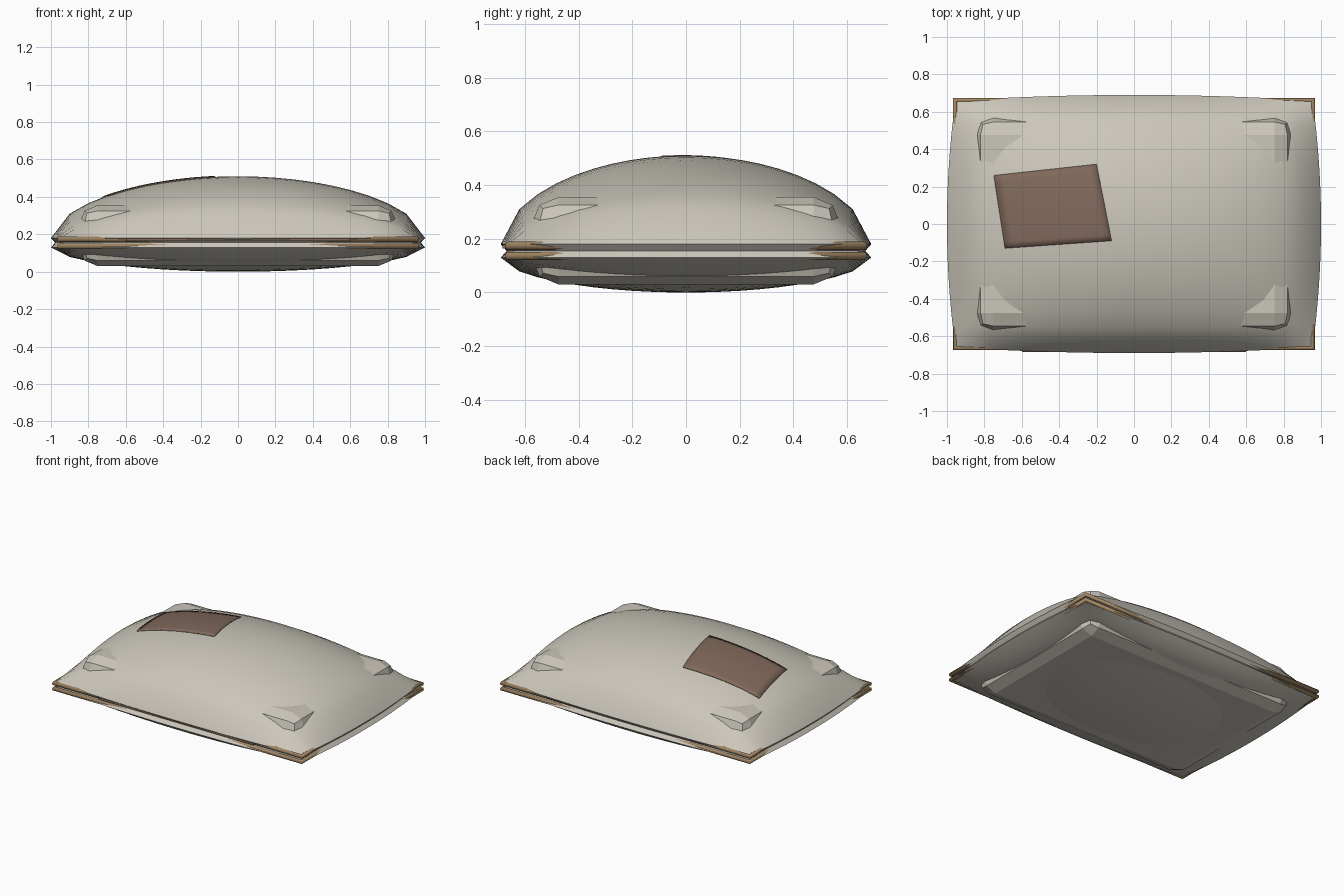
import bpy, bmesh

if "Cube" in bpy.data.objects:
    bpy.data.objects.remove(bpy.data.objects["Cube"])


def material(name, rgb):
    m = bpy.data.materials.new(name)
    m.use_nodes = True
    m.diffuse_color = (*rgb, 1)
    bsdf = m.node_tree.nodes["Principled BSDF"]
    bsdf.inputs["Base Color"].default_value = (*rgb, 1)
    bsdf.inputs["Roughness"].default_value = 0.9
    return m


LINEN = material("pale linen", (0.60, 0.57, 0.50))
TAN = material("tan piping", (0.36, 0.24, 0.125))
BROWN = material("brown patch", (0.22, 0.14, 0.105))
N = 20


def finish(name, bm, mat, angle=None):
    bmesh.ops.recalc_face_normals(bm, faces=bm.faces)
    mesh = bpy.data.meshes.new(name)
    bm.to_mesh(mesh)
    bm.free()
    mesh.materials.append(mat)
    ob = bpy.data.objects.new(name, mesh)
    bpy.context.collection.objects.link(ob)
    if angle:
        bpy.ops.object.select_all(action="DESELECT")
        ob.select_set(True)
        bpy.context.view_layer.objects.active = ob
        bpy.ops.object.shade_smooth_by_angle(angle=angle)
    return ob


def puff(u, v):
    """Pillow height from 0 at the seam to 1 in the middle."""
    return max(0.0, (1 - u * u) * (1 - v * v)) ** 0.56


def outline(u, v):
    """Rectangle with gently bowed sides."""
    return u * (1 - 0.045 * v * v), v * (0.69 - 0.03 * u * u)


def sheet(bm, point, n):
    """Add an n by n grid of quads; point takes two values in 0..1."""
    g = [[bm.verts.new(point(i / n, j / n)) for j in range(n + 1)]
         for i in range(n + 1)]
    for i in range(n):
        for j in range(n):
            bm.faces.new((g[i][j], g[i + 1][j], g[i + 1][j + 1], g[i][j + 1]))
    return g


def rim(g):
    k = range(N)
    return ([g[i][0] for i in k] + [g[N][j] for j in k]
            + [g[N - i][N] for i in k] + [g[0][N - j] for j in k])


# Cushion: upper and lower domes joined by a grooved seam
def dome(base, height):
    def point(s, t):
        u, v = 2 * s - 1, 2 * t - 1
        return (*outline(u, v), base + height * puff(u, v))
    return point


bm = bmesh.new()
upper = rim(sheet(bm, dome(0.18, 0.33), N))
lower = rim(sheet(bm, dome(0.13, -0.13), N))
groove = [bm.verts.new((v.co.x * 0.978, v.co.y * 0.968, 0.155)) for v in upper]
for a, b in ((upper, groove), (groove, lower)):
    for i in range(len(a)):
        j = (i + 1) % len(a)
        bm.faces.new((a[i], a[j], b[j], b[i]))
finish("cushion", bm, LINEN, 0.7)


# Boxy inner pad whose corners press through the cover
def box(name, size, centre, mat, bevel=0):
    bm = bmesh.new()
    bmesh.ops.create_cube(bm, size=1)
    bmesh.ops.scale(bm, vec=size, verts=bm.verts)
    bmesh.ops.translate(bm, vec=centre, verts=bm.verts)
    if bevel:
        bmesh.ops.bevel(bm, geom=bm.edges[:], offset=bevel, segments=2,
                        profile=0.5, affect="EDGES")
    return finish(name, bm, mat)


box("inner_pad", (1.70, 1.15, 0.325), (0, 0, 0.1925), LINEN, 0.1)

# Zip strip inside the front groove
box("front_zip", (1.2, 0.016, 0.014), (0, -0.676, 0.171), BROWN)


# Straight piping frames along both lips, showing at the corners
def piping(name, z):
    curve = bpy.data.curves.new(name, "CURVE")
    curve.dimensions = "3D"
    curve.bevel_depth = 0.015
    curve.bevel_resolution = 2
    line = curve.splines.new("POLY")
    line.points.add(3)
    corners = ((-1, -1), (1, -1), (1, 1), (-1, 1))
    for p, (sx, sy) in zip(line.points, corners):
        p.co = (sx * 0.956, sy * 0.663, z, 1)
    line.use_cyclic_u = True
    curve.materials.append(TAN)
    ob = bpy.data.objects.new(name, curve)
    bpy.context.collection.objects.link(ob)
    bpy.ops.object.select_all(action="DESELECT")
    ob.select_set(True)
    bpy.context.view_layer.objects.active = ob
    bpy.ops.object.convert(target="MESH")


piping("upper_piping", 0.174)
piping("lower_piping", 0.136)


# Sewn patch following the upper dome
def patch_point(s, t):
    x = (1 - t) * (-0.69 + 0.57 * s) + t * (-0.75 + 0.55 * s)
    y = (1 - t) * (-0.13 + 0.04 * s) + t * (0.26 + 0.06 * s)
    u, v = x, y / 0.69
    for _ in range(4):
        u, v = x / (1 - 0.045 * v * v), y / (0.69 - 0.03 * u * u)
    return x, y, 0.185 + 0.33 * puff(u, v)


bm = bmesh.new()
sheet(bm, patch_point, 12)
patch = finish("sewn_patch", bm, BROWN, 0.7)
thick = patch.modifiers.new("thickness", "SOLIDIFY")
thick.thickness = 0.008
thick.offset = -1
